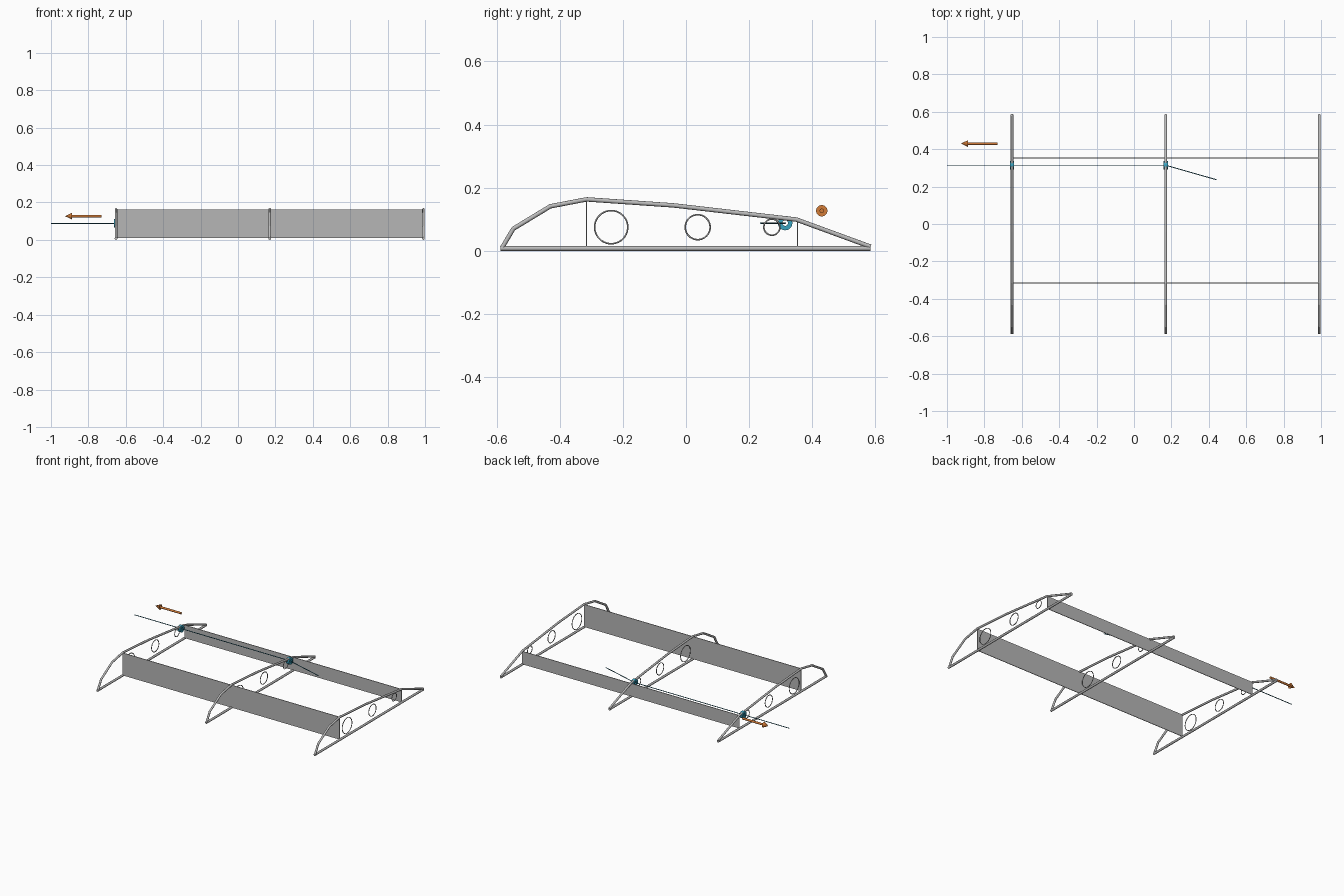
import bpy, bmesh, math
from mathutils import Vector

if "Cube" in bpy.data.objects:
    bpy.data.objects.remove(bpy.data.objects["Cube"])


def material(name, rgb):
    m = bpy.data.materials.new(name)
    m.diffuse_color = (*rgb, 1)
    m.use_nodes = True
    m.node_tree.nodes["Principled BSDF"].inputs["Base Color"].default_value = m.diffuse_color
    return m


RIB = material("rib grey", (0.5, 0.5, 0.5))
SPAR = material("spar grey", (0.47, 0.47, 0.47))
CABLE = material("dark teal", (0.02, 0.16, 0.24))
GUIDE = material("guide blue", (0.04, 0.36, 0.52))
ARROW = material("arrow orange", (0.65, 0.2, 0.04))


def finish(bm, name, mat, smooth=True):
    bmesh.ops.recalc_face_normals(bm, faces=bm.faces)
    me = bpy.data.meshes.new(name)
    bm.to_mesh(me)
    bm.free()
    me.materials.append(mat)
    ob = bpy.data.objects.new(name, me)
    bpy.context.collection.objects.link(ob)
    if smooth:
        bpy.ops.object.select_all(action='DESELECT')
        bpy.context.view_layer.objects.active = ob
        ob.select_set(True)
        bpy.ops.object.shade_smooth_by_angle(angle=math.radians(50))
    return ob


def rod(bm, a, b, r1, r2=None, sides=10):
    """Round rod or cone between two points."""
    a, b = Vector(a), Vector(b)
    q = (b - a).to_track_quat('Z', 'Y')
    g = bmesh.ops.create_cone(bm, cap_ends=True, segments=sides, radius1=r1,
                              radius2=r1 if r2 is None else r2, depth=(b - a).length)
    for v in g["verts"]:
        v.co = q @ v.co + (a + b) / 2


def lathe_x(bm, centre, profile, steps):
    """Revolve a closed (x offset, radius) profile about the x axis."""
    cx, cy, cz = centre
    rings = []
    for i in range(steps):
        t = 2 * math.pi * i / steps
        rings.append([bm.verts.new((cx + x, cy + r * math.cos(t), cz + r * math.sin(t)))
                      for x, r in profile])
    n = len(profile)
    for i in range(steps):
        p, q = rings[i], rings[(i + 1) % steps]
        for j in range(n):
            k = (j + 1) % n
            bm.faces.new((p[j], p[k], q[k], q[j]))


RIB_X = (-0.652, 0.17, 0.991)
TUBE = 0.007
OUTLINE = [(-0.583, 0.009), (-0.547, 0.07), (-0.43, 0.141), (-0.315, 0.163),
           (-0.04, 0.144), (0.35, 0.099), (0.585, 0.013)]
HOLES = [(-0.237, 0.055), (0.037, 0.042), (0.272, 0.028)]

for n, x in enumerate(RIB_X, 1):
    # Rib outline: upper bent tube and straight lower tube
    bm = bmesh.new()
    for (y0, z0), (y1, z1) in zip(OUTLINE, OUTLINE[1:]):
        rod(bm, (x, y0, z0), (x, y1, z1), TUBE)
    rod(bm, (x, -0.588, 0.0075), (x, 0.585, 0.0075), 0.0075)
    for y, z in OUTLINE[1:-1]:
        g = bmesh.ops.create_uvsphere(bm, u_segments=10, v_segments=6, radius=TUBE)
        for v in g["verts"]:
            v.co += Vector((x, y, z))
    finish(bm, f"rib_{n}", RIB)

    # Lightening hole rims
    for k, (y, r) in enumerate(HOLES, 1):
        bm = bmesh.new()
        prof = [(0.0025 * math.cos(a * math.pi / 4), r - 0.0025 + 0.0025 * math.sin(a * math.pi / 4))
                for a in range(8)]
        lathe_x(bm, (x, y, 0.075), prof, 40)
        finish(bm, f"hole_rim_{n}_{k}", RIB)

# Spars spanning all ribs
for name, y, top in (("front_spar", -0.315, 0.163), ("rear_spar", 0.353, 0.098)):
    bm = bmesh.new()
    g = bmesh.ops.create_cube(bm, size=1)
    for v in g["verts"]:
        v.co = Vector((v.co.x * 1.643 + 0.1695, v.co.y * 0.004 + y,
                       v.co.z * (top - 0.009) + (top + 0.009) / 2))
    finish(bm, name, SPAR, smooth=False)

# Control cable with a bent free end
bm = bmesh.new()
path = [(-1.0, 0.314, 0.088), (0.17, 0.314, 0.088), (0.44, 0.237, 0.088)]
for a, b in zip(path, path[1:]):
    rod(bm, a, b, 0.0025, sides=8)
finish(bm, "cable", CABLE)

# Cable guides on the left and middle ribs
for n, x in enumerate(RIB_X[:2], 1):
    bm = bmesh.new()
    lathe_x(bm, (x, 0.314, 0.088),
            [(-0.011, 0.009), (-0.011, 0.023), (0.011, 0.023), (0.011, 0.009)], 28)
    finish(bm, f"cable_guide_{n}", GUIDE)

# Pull direction arrow
bm = bmesh.new()
rod(bm, (-0.73, 0.43, 0.127), (-0.89, 0.43, 0.127), 0.007, sides=16)
rod(bm, (-0.888, 0.43, 0.127), (-0.925, 0.43, 0.127), 0.018, 0.0, sides=20)
finish(bm, "pull_arrow", ARROW)
